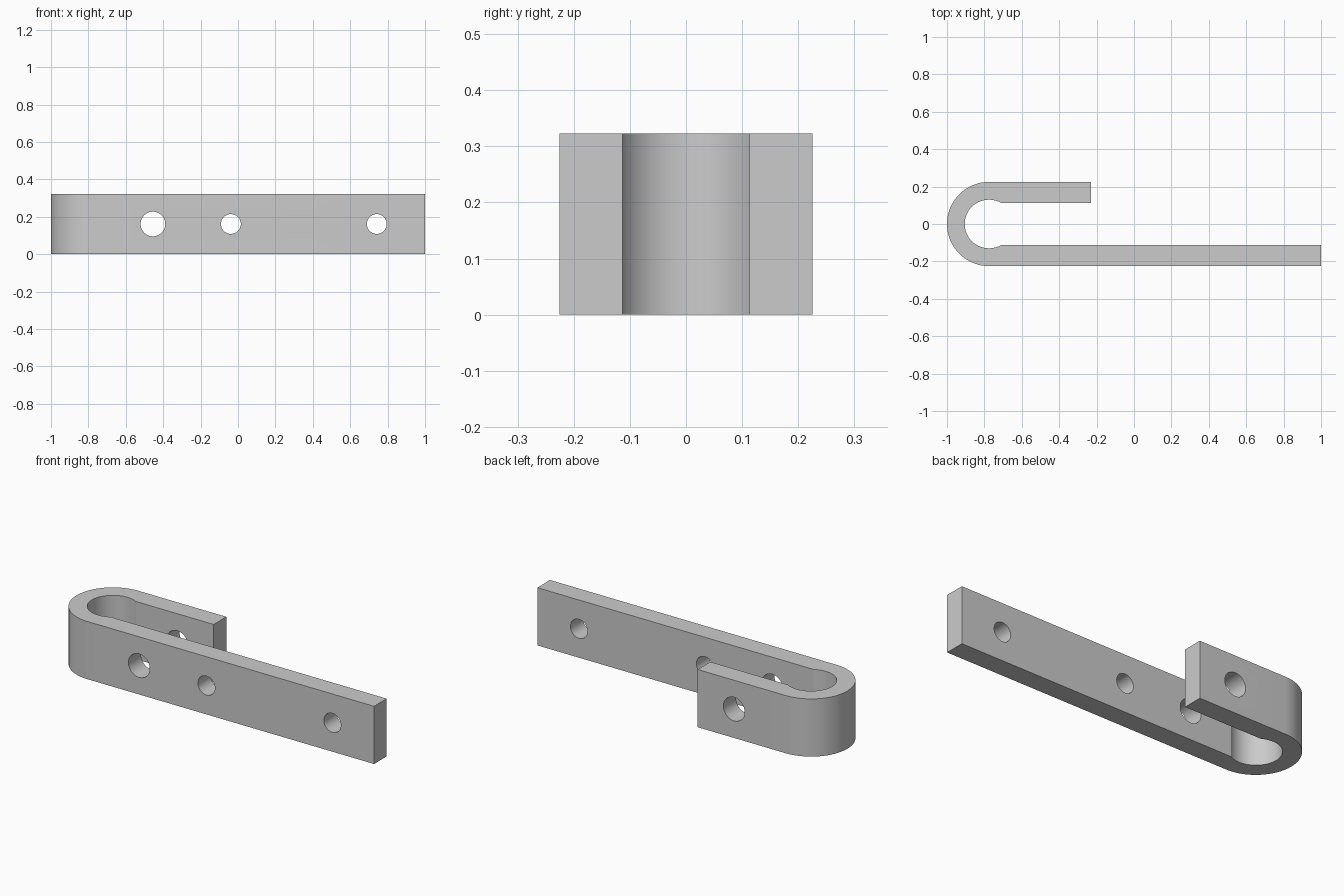
import bpy, bmesh, math

if "Cube" in bpy.data.objects:
    bpy.data.objects.remove(bpy.data.objects["Cube"])

H = 0.323                # height of the strap
CX, R, RI = -0.775, 0.225, 0.13   # bend centre, outer and inner radius
W = 0.113                # half gap between the arms

steel = bpy.data.materials.new("grey steel")
steel.diffuse_color = (0.6, 0.6, 0.6, 1)
steel.use_nodes = True
steel.node_tree.nodes["Principled BSDF"].inputs["Base Color"].default_value = steel.diffuse_color


def arc(radius, start, end, steps):
    return [(CX + radius * math.cos(start + (end - start) * i / steps),
             radius * math.sin(start + (end - start) * i / steps))
            for i in range(steps + 1)]


# Hook strap: outer bend, long front arm, bulged inner bend, short back arm
a = math.asin(W / RI)
outline = arc(R, math.pi / 2, 1.5 * math.pi, 32)
outline += [(1.0, -R), (1.0, -W)]
outline += arc(RI, 2 * math.pi - a, a, 48)
outline += [(-0.23, W), (-0.23, R)]

bm = bmesh.new()
base = bm.faces.new([bm.verts.new((x, y, 0)) for x, y in outline])
top = bmesh.ops.extrude_face_region(bm, geom=[base])["geom"]
bmesh.ops.translate(bm, vec=(0, 0, H),
                    verts=[v for v in top if isinstance(v, bmesh.types.BMVert)])
bmesh.ops.recalc_face_normals(bm, faces=bm.faces)
mesh = bpy.data.meshes.new("hook_strap")
bm.to_mesh(mesh)
bm.free()
mesh.materials.append(steel)
strap = bpy.data.objects.new("hook_strap", mesh)
bpy.context.collection.objects.link(strap)

# Bolt holes: the large one passes through both arms
for name, x, radius in (("pin_hole", -0.455, 0.066),
                        ("screw_hole_inner", -0.038, 0.053),
                        ("screw_hole_outer", 0.742, 0.053)):
    bpy.ops.mesh.primitive_cylinder_add(vertices=48, radius=radius, depth=1,
                                        location=(x, 0, H / 2),
                                        rotation=(math.pi / 2, 0, 0))
    cutter = bpy.context.object
    cutter.name = name + "_cutter"
    cutter.data.materials.append(steel)
    cutter.hide_render = True
    cutter.hide_set(True)
    cut = strap.modifiers.new(name, 'BOOLEAN')
    cut.operation, cut.solver, cut.object = 'DIFFERENCE', 'EXACT', cutter

# Apply the cuts and smooth the curved walls
bpy.ops.object.select_all(action='DESELECT')
strap.select_set(True)
bpy.context.view_layer.objects.active = strap
for m in list(strap.modifiers):
    bpy.ops.object.modifier_apply(modifier=m.name)
bpy.ops.object.shade_smooth_by_angle(angle=math.radians(25))
